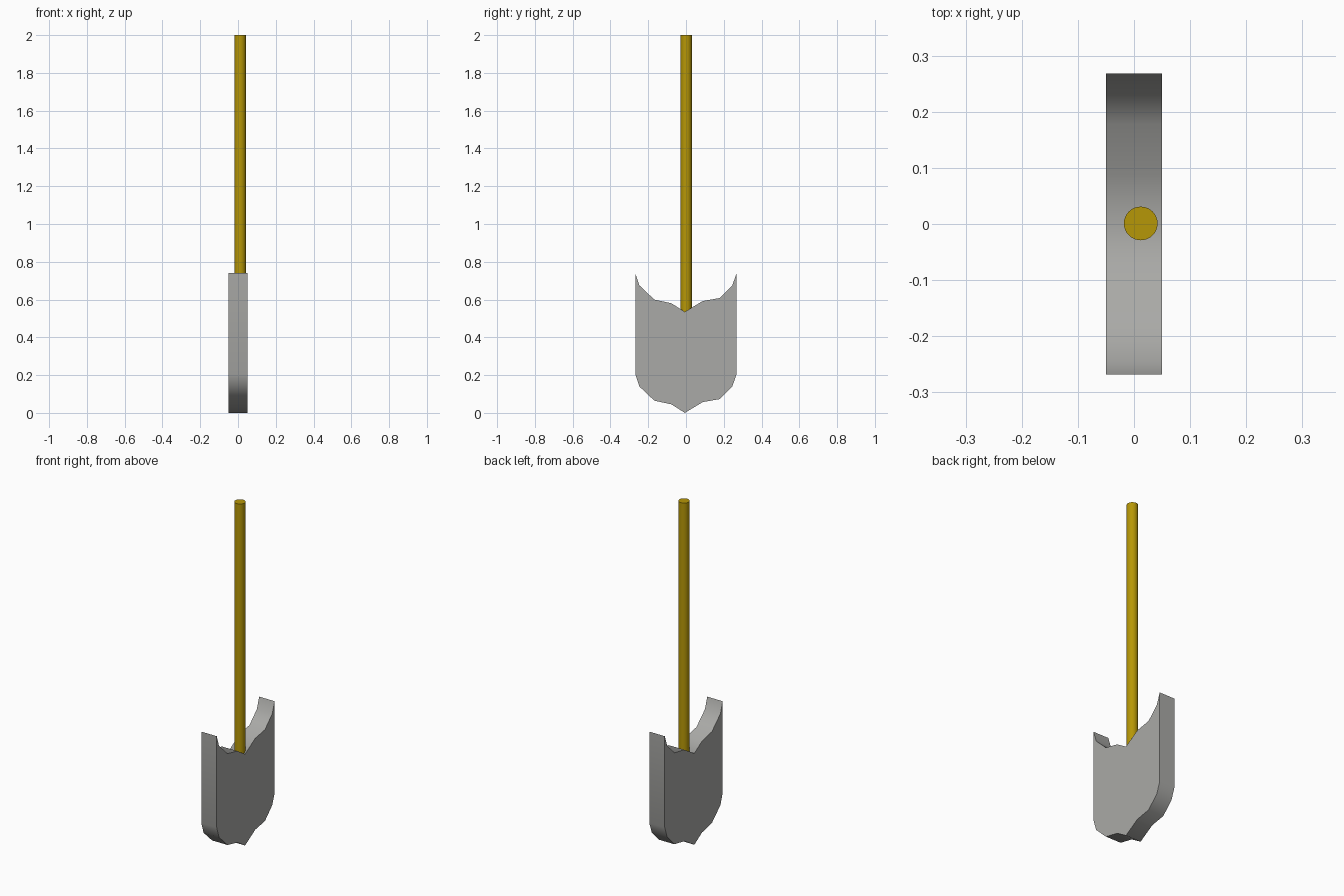
import bpy, bmesh, math

if "Cube" in bpy.data.objects:
    bpy.data.objects.remove(bpy.data.objects["Cube"])

# Lower edge of the blade (y, z); the upper edge repeats it higher up
EDGE = [(-0.268, 0.205), (-0.247, 0.14), (-0.168, 0.065), (-0.077, 0.045),
        (-0.006, 0.0), (0.088, 0.057), (0.178, 0.073), (0.245, 0.14),
        (0.268, 0.205)]
BLADE_RISE = 0.535
HALF_THICK = 0.05


def finish(obj, color, angle):
    mat = bpy.data.materials.new(obj.name + "_color")
    mat.diffuse_color = (*color, 1)
    mat.use_nodes = True
    mat.node_tree.nodes["Principled BSDF"].inputs["Base Color"].default_value = mat.diffuse_color
    obj.data.materials.append(mat)
    bpy.ops.object.select_all(action='DESELECT')
    obj.select_set(True)
    bpy.context.view_layer.objects.active = obj
    bpy.ops.object.shade_smooth_by_angle(angle=math.radians(angle))


# Blade: outline extruded through its thickness
bm = bmesh.new()
outline = EDGE + [(y, z + BLADE_RISE) for y, z in reversed(EDGE)]
face = bm.faces.new([bm.verts.new((-HALF_THICK, y, z)) for y, z in outline])
ext = bmesh.ops.extrude_face_region(bm, geom=[face])
moved = [v for v in ext["geom"] if isinstance(v, bmesh.types.BMVert)]
bmesh.ops.translate(bm, verts=moved, vec=(2 * HALF_THICK, 0, 0))
bmesh.ops.recalc_face_normals(bm, faces=bm.faces)
mesh = bpy.data.meshes.new("blade")
bm.to_mesh(mesh)
bm.free()
blade = bpy.data.objects.new("blade", mesh)
bpy.context.collection.objects.link(blade)
finish(blade, (0.4, 0.4, 0.385), 65)

# Handle: long round pole set deep into the blade's notch
bottom, top = 0.25, 2.0
bpy.ops.mesh.primitive_cylinder_add(vertices=32, radius=0.03, depth=top - bottom,
                                    location=(0.012, 0.001, (top + bottom) / 2))
handle = bpy.context.object
handle.name = "handle"
finish(handle, (0.47, 0.31, 0.002), 40)
